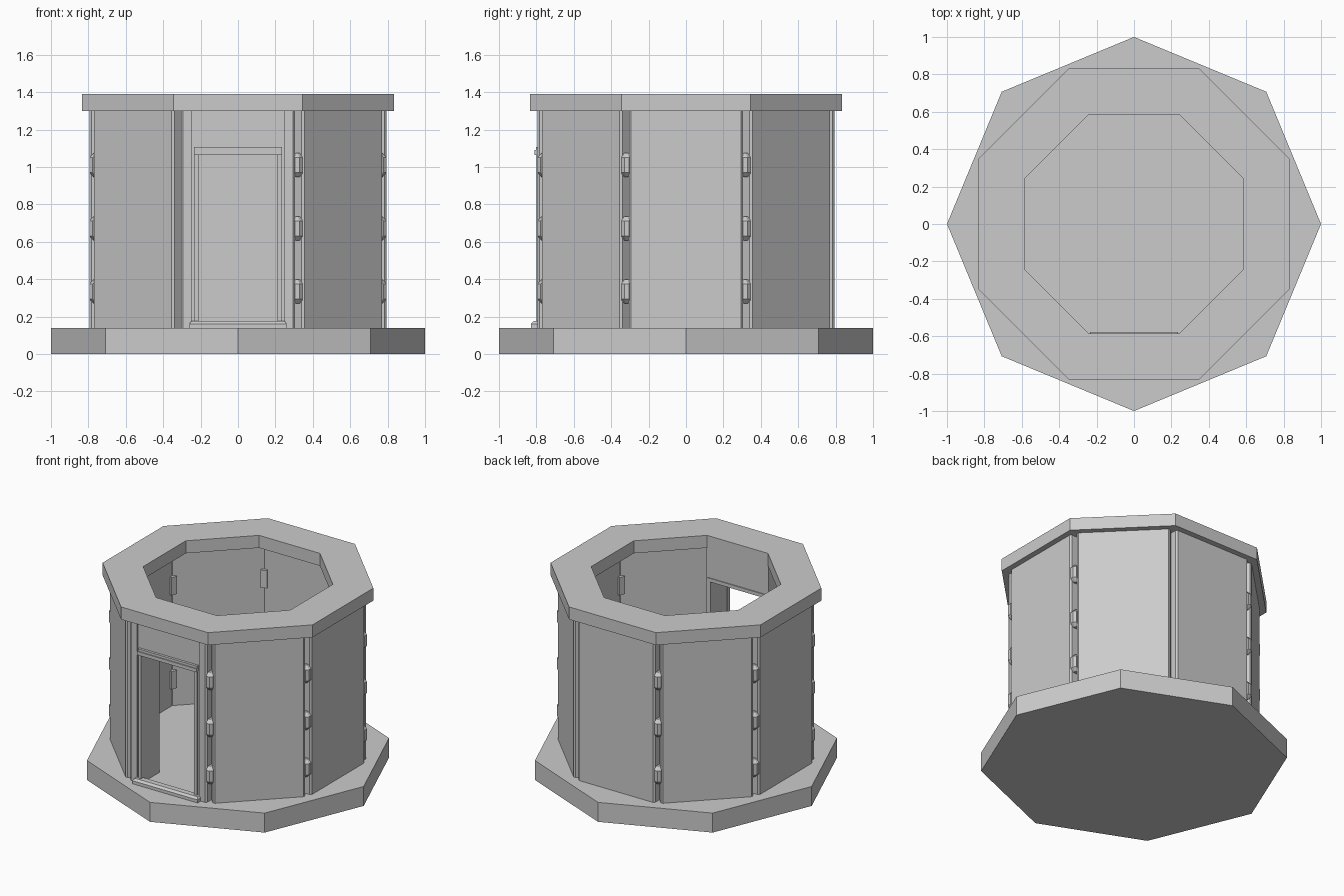
import bpy, bmesh, math
from mathutils import Matrix

cube = bpy.data.objects.get("Cube")
if cube:
    bpy.data.objects.remove(cube, do_unlink=True)

grey = bpy.data.materials.new("plain_grey")
grey.use_nodes = True
COLOUR = (0.6, 0.6, 0.6, 1)
grey.diffuse_color = COLOUR
grey.node_tree.nodes["Principled BSDF"].inputs["Base Color"].default_value = COLOUR

BASE_TOP, WALL_TOP, RING_TOP = 0.14, 1.30, 1.39
OUTER, INNER = 0.795, 0.737      # wall faces, measured from the centre
HALF, CHAMFER = 0.305, 0.011     # half width of a wall panel
DOOR_TOP = 1.065


def loft(name, layers, turn=0, closed=False):
    """Join outlines [(z, [(x, y), ...]), ...]; closed makes a ring without caps."""
    bm = bmesh.new()
    loops = [[bm.verts.new((x, y, z)) for x, y in pts] for z, pts in layers]
    pairs = list(zip(loops, loops[1:]))
    if closed:
        pairs.append((loops[-1], loops[0]))
    else:
        bm.faces.new(loops[0])
        bm.faces.new(loops[-1])
    for a, b in pairs:
        for i in range(len(a)):
            j = (i + 1) % len(a)
            bm.faces.new((a[i], a[j], b[j], b[i]))
    bmesh.ops.recalc_face_normals(bm, faces=bm.faces)
    bm.transform(Matrix.Rotation(turn, 4, "Z"))
    mesh = bpy.data.meshes.new(name)
    bm.to_mesh(mesh)
    bm.free()
    mesh.materials.append(grey)
    obj = bpy.data.objects.new(name, mesh)
    bpy.context.collection.objects.link(obj)
    return obj


def prism(name, pts, z0, z1, turn=0):
    return loft(name, [(z0, pts), (z1, pts)], turn)


def box(name, x0, x1, y0, y1, z0, z1):
    return prism(name, [(x0, y0), (x1, y0), (x1, y1), (x0, y1)], z0, z1)


def octagon(radius, start=0):
    return [(radius * math.cos(start + i * math.pi / 4),
             radius * math.sin(start + i * math.pi / 4)) for i in range(8)]


# Floor slab, one corner on each axis
prism("floor_slab", octagon(1), 0, BASE_TOP)

# Top ring, one flat side on each axis
eighth = math.pi / 8
outer = octagon(0.835 / math.cos(eighth), eighth)
inner = octagon(0.585 / math.cos(eighth), eighth)
loft("top_ring", [(WALL_TOP, outer), (RING_TOP, outer),
                  (RING_TOP, inner), (WALL_TOP, inner)], closed=True)

# Seven wall panels with chamfered outer edges
shoulder = OUTER - CHAMFER
panel = [(-HALF, -INNER), (-HALF, -shoulder), (-HALF + CHAMFER, -OUTER),
         (HALF - CHAMFER, -OUTER), (HALF, -shoulder), (HALF, -INNER)]
for i in range(1, 8):
    prism(f"wall_panel_{i}", panel, BASE_TOP, WALL_TOP, i * math.pi / 4)

# Hinges in the corner grooves, except at two opposite corners
def hinge_outline(cut):
    return [(0.775, -0.022), (0.851 - cut, -0.022), (0.8605 - cut, 0),
            (0.851 - cut, 0.022), (0.775, 0.022)]

for corner in range(8):
    if corner in (3, 7):
        continue
    angle = -math.pi / 2 + eighth + corner * math.pi / 4
    for level in (0.334, 0.672, 1.01):
        loft(f"hinge_{corner}", [(level - 0.064, hinge_outline(0.025)),
                                 (level - 0.04, hinge_outline(0)),
                                 (level + 0.04, hinge_outline(0)),
                                 (level + 0.064, hinge_outline(0.025))], angle)

# Doorway: side strips, deep jambs and slim trims, mirrored
for side, s in (("left", 1), ("right", -1)):
    strip = [(s * 0.245, -INNER), (s * 0.245, -OUTER), (s * (HALF - CHAMFER), -OUTER),
             (s * HALF, -shoulder), (s * HALF, -INNER)]
    prism(f"{side}_door_strip", strip, BASE_TOP, WALL_TOP)
    box(f"{side}_jamb", s * 0.215, s * 0.245, -0.785, -0.585, BASE_TOP, WALL_TOP)
    box(f"{side}_jamb_trim", s * 0.212, s * 0.232, -0.8, -0.775, BASE_TOP, DOOR_TOP)

box("transom", -0.215, 0.215, -0.785, -0.585, DOOR_TOP, WALL_TOP)
box("lintel", -0.235, 0.235, -0.81, -0.775, DOOR_TOP, 1.09)
box("lintel_cap", -0.235, 0.235, -0.803, -0.775, 1.09, 1.107)
box("inner_lintel_trim", -0.235, 0.235, -0.59, -0.578, DOOR_TOP, 1.09)

# Door sill with a small sloped top edge
def sill(front, half):
    return [(-half, front), (half, front), (half, -0.775), (-half, -0.775)]

loft("door_sill", [(BASE_TOP, sill(-0.83, 0.26)), (0.162, sill(-0.83, 0.26)),
                   (0.176, sill(-0.815, 0.25))])
